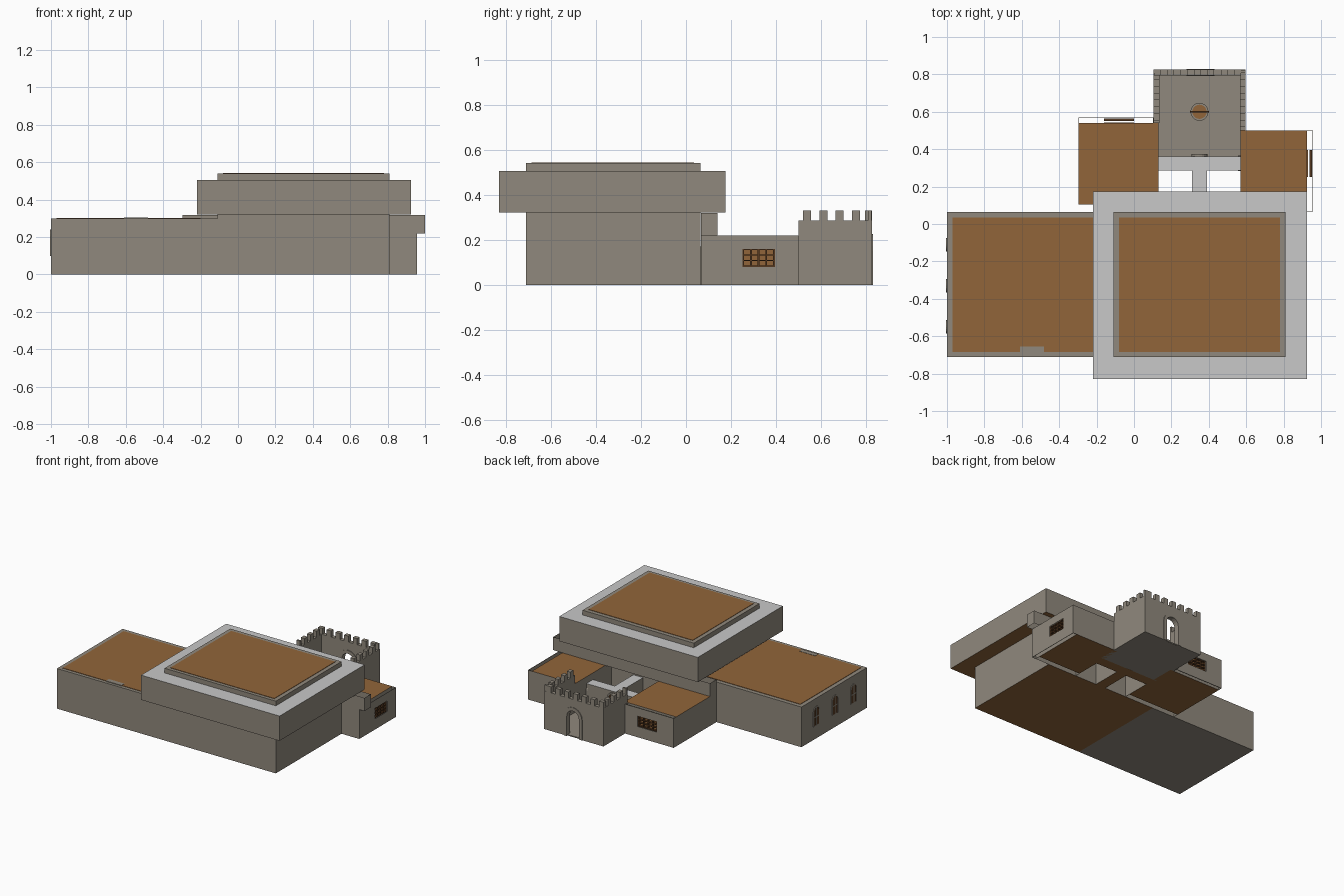
import bpy, bmesh, math

cube = bpy.data.objects.get("Cube")
if cube:
    bpy.data.objects.remove(cube, do_unlink=True)


def material(name, r, g, b):
    m = bpy.data.materials.new(name)
    m.use_nodes = True
    m.diffuse_color = (r, g, b, 1)
    m.node_tree.nodes["Principled BSDF"].inputs["Base Color"].default_value = (r, g, b, 1)
    return m


STONE = material("stone", .28, .25, .205)
PALE = material("pale_stone", .58, .58, .58)
TIMBER = material("timber", .285, .13, .042)
DARK = material("dark_timber", .09, .04, .015)


def finish(name, bm, *mats):
    bmesh.ops.recalc_face_normals(bm, faces=bm.faces)
    mesh = bpy.data.meshes.new(name)
    bm.to_mesh(mesh)
    bm.free()
    for m in mats:
        mesh.materials.append(m)
    ob = bpy.data.objects.new(name, mesh)
    bpy.context.collection.objects.link(ob)
    return ob


def box(name, x, y, z, side=STONE, top=None, under=None, open_z=False):
    """Box from three ranges, with its own top and underside colour."""
    bm = bmesh.new()
    bmesh.ops.create_cube(bm, size=1)
    for v in bm.verts:
        v.co = [r[0] if c < 0 else r[1] for c, r in zip(v.co, (x, y, z))]
    for f in bm.faces:
        f.normal_update()
        f.material_index = 1 if f.normal.z > .5 else 2 if f.normal.z < -.5 else 0
    if open_z:
        bmesh.ops.delete(bm, geom=[f for f in bm.faces if f.material_index], context='FACES_ONLY')
    return finish(name, bm, side, top or side, under or side)


def prism(name, outline, axis, depth, mat=STONE):
    """Upright outline of (along, z) points, thickened across the wall."""
    bm = bmesh.new()
    lo, hi = depth
    place = (lambda s, z: (s, lo, z)) if axis == "x" else (lambda s, z: (lo, s, z))
    face = bm.faces.new([bm.verts.new(place(s, z)) for s, z in outline])
    geo = bmesh.ops.extrude_face_region(bm, geom=[face])["geom"]
    shift = (0, hi - lo, 0) if axis == "x" else (hi - lo, 0, 0)
    bmesh.ops.translate(bm, vec=shift, verts=[g for g in geo if isinstance(g, bmesh.types.BMVert)])
    return finish(name, bm, mat)


def arch(c, r, base, spring, n=10):
    curve = [(c - r * math.cos(math.pi * i / n), spring + r * math.sin(math.pi * i / n))
             for i in range(n + 1)]
    return [(c - r, base)] + curve + [(c + r, base)]


def arch_ring(name, c, r_out, r_in, base, spring, axis, depth, mat=STONE):
    outline = arch(c, r_out, base, spring) + arch(c, r_in, base, spring)[::-1]
    return prism(name, outline, axis, depth, mat)


def battlement(s0, s1, first, base=.285, tip=.33):
    """Top edge of a wall with evenly spaced merlons."""
    pts, s = [(s0, base)], first
    while s < s1 - .01:
        a, b = max(s, s0 + .001), min(s + .036, s1 - .001)
        pts += [(a, base), (a, tip), (b, tip), (b, base)]
        s += .072
    return pts + [(s1, base)]


# Great hall, side wing and overhanging upper storey
box("side_wing", (-1, -.11), (-.71, .065), (0, .3))
box("side_wing_roof", (-.97, -.2), (-.685, .035), (.295, .303), TIMBER)
box("side_wing_roof_notch", (-.61, -.48), (-.69, -.655), (.295, .305))
box("great_hall", (-.11, .81), (-.71, .065), (0, .32), under=TIMBER)
box("upper_storey", (-.22, .925), (-.83, .175), (.32, .505), top=PALE, under=TIMBER)
box("roof_parapet", (-.11, .81), (-.71, .065), (.5, .54))
box("upper_roof", (-.08, .78), (-.685, .035), (.535, .543), TIMBER)

# Twin arched windows of the side wing
for i in range(3):
    c = -.11 - .22 * i
    prism(f"wing_window_pane_{i}", arch(c, .03, .1, .205), "y", (-1.002, -.998), DARK)
    arch_ring(f"wing_window_frame_{i}", c, .036, .028, .1, .205, "y", (-1.005, -.997))
    box(f"wing_window_mullion_{i}", (-1.004, -.998), (c - .004, c + .004), (.1, .232))
    box(f"wing_window_transom_{i}", (-1.004, -.998), (c - .029, c + .029), (.16, .168))

# Back rooms and the open wall strip joining them to the hall
box("guard_room", (-.297, .13), (.105, .54), (0, .22), top=TIMBER, under=TIMBER)
box("store_room", (.57, .925), (.105, .5), (0, .22), top=TIMBER, under=TIMBER)
box("joining_wall", (-.297, 1), (.066, .14), (.22, .318), open_z=True)
box("guard_room_base_wall", (-.297, .13), (.066, .105), (0, .22), open_z=True)
box("store_room_base_wall", (.57, .925), (.066, .105), (0, .22), open_z=True)


def windowed_wall(name, axis, span, inner, outer, win):
    """Thin outer wall with a barred opening; win is a range along the wall."""
    def part(label, s, d, z, mat=STONE):
        box(f"{name}_{label}", *((s, d) if axis == "x" else (d, s)), z, mat)
    skin, sill, head = (outer - .003, outer), .08, .16
    part("lower", span, skin, (0, sill))
    part("upper", span, skin, (head, .22))
    part("near", (span[0], win[0]), skin, (sill, head))
    part("far", (win[1], span[1]), skin, (sill, head))
    for k, s in enumerate(span):
        t = s + (.003 if k == 0 else -.003)
        part(f"return_{k}", (min(s, t), max(s, t)), (inner, outer), (0, .22))
    # Window lattice
    bars = (outer - .02, outer - .005)
    part("pane", win, (inner, inner + .004), (sill, head), TIMBER)
    for i in range(5):
        s = win[0] + .004 + (win[1] - win[0] - .008) * i / 4
        part(f"upright_{i}", (s - .004, s + .004), bars, (sill, head), DARK)
    for i in range(4):
        z = sill + .003 + (head - sill - .006) * i / 3
        part(f"crossbar_{i}", win, bars, (z - .003, z + .003), DARK)


windowed_wall("store_room_wall", "y", (.066, .5), .925, .957, (.25, .395))
windowed_wall("guard_room_wall", "x", (-.297, .105), .54, .57, (-.16, 0))

# Covered passage between hall and gatehouse
box("passage_cross", (.13, .57), (.285, .362), (0, .17), top=PALE, under=TIMBER)
box("passage_stem", (.31, .39), (.065, .285), (0, .17), top=PALE, under=TIMBER)
arch_ring("passage_door_frame", .35, .042, .03, 0, .12, "x", (.36, .374))
prism("passage_door", arch(.35, .03, 0, .12), "x", (.36, .366), DARK)
arch_ring("store_room_door_frame", .325, .042, .03, 0, .12, "y", (.555, .572))

# Open gatehouse court with battlements and arched gate
box("court_floor", (.107, .593), (.362, .82), (0, .008))
gate = arch(.355, .05, 0, .15)
prism("gate_wall", [(.105, 0)] + battlement(.105, .595, .105) + [(.595, 0)] + gate[::-1],
      "x", (.795, .825))
arch_ring("gate_frame", .355, .075, .05, 0, .15, "x", (.79, .83))
for name, start, xs in (("west_wall", .54, (.105, .135)), ("east_wall", .5, (.567, .595))):
    prism(name, [(start, 0)] + battlement(start, .824, .52) + [(.824, 0)], "y", xs)


# Well in the court
def disc(name, radius, z0, z1, mat):
    bm = bmesh.new()
    bmesh.ops.create_cone(bm, cap_ends=True, segments=20, radius1=radius, radius2=radius, depth=z1 - z0)
    bmesh.ops.translate(bm, vec=(.35, .6, (z0 + z1) / 2), verts=bm.verts)
    return finish(name, bm, mat)


disc("well_rim", .048, .005, .04, STONE)
disc("well_cover", .038, .035, .043, TIMBER)
box("well_bar", (.3, .4), (.597, .603), (.06, .066), DARK)
for x in (.306, .394):
    box("well_post", (x - .004, x + .004), (.596, .604), (.005, .066), DARK)
